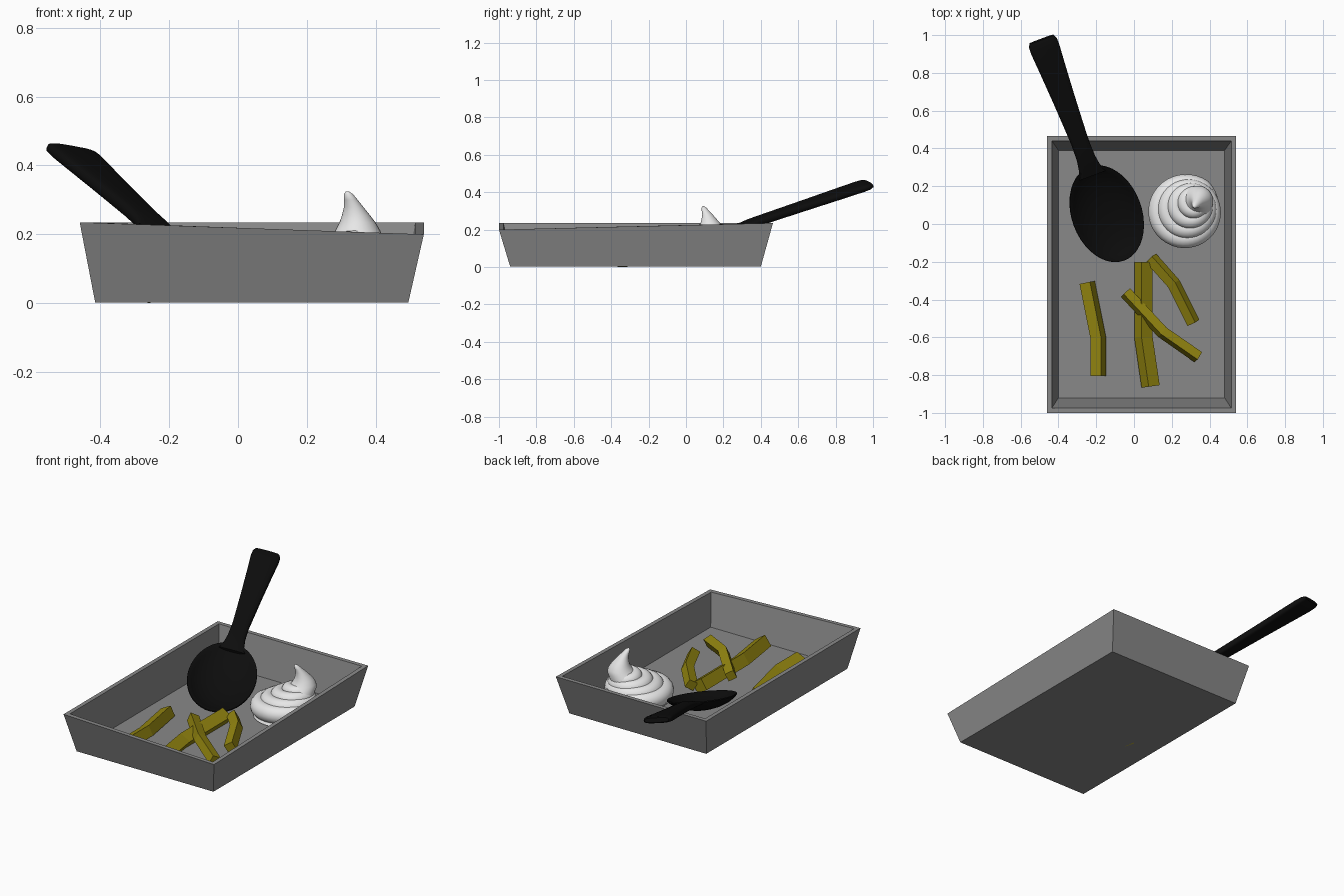
import bpy, bmesh, math
from mathutils import Vector

if "Cube" in bpy.data.objects:
    bpy.data.objects.remove(bpy.data.objects["Cube"])


def material(name, rgb):
    m = bpy.data.materials.new(name)
    m.diffuse_color = (*rgb, 1)
    m.use_nodes = True
    m.node_tree.nodes["Principled BSDF"].inputs["Base Color"].default_value = m.diffuse_color
    return m


GREY = material("tray grey", (0.25, 0.25, 0.25))
BLACK = material("spoon black", (0.004, 0.004, 0.004))
WHITE = material("cream white", (0.8, 0.8, 0.8))
YELLOW = material("fry yellow", (0.29, 0.235, 0.005))


def loft(bm, rings):
    """Skin a list of equal-length rings and cap both ends."""
    vs = [[bm.verts.new(p) for p in ring] for ring in rings]
    n = len(vs[0])
    for a, b in zip(vs, vs[1:]):
        for i in range(n):
            j = (i + 1) % n
            bm.faces.new((a[i], a[j], b[j], b[i]))
    bm.faces.new(vs[0][::-1])
    bm.faces.new(vs[-1])


def make(name, mat, lofts, smooth=None):
    bm = bmesh.new()
    for rings in lofts:
        loft(bm, rings)
    bmesh.ops.recalc_face_normals(bm, faces=bm.faces[:])
    me = bpy.data.meshes.new(name)
    bm.to_mesh(me)
    bm.free()
    me.materials.append(mat)
    ob = bpy.data.objects.new(name, me)
    bpy.context.collection.objects.link(ob)
    if smooth:
        bpy.ops.object.select_all(action='DESELECT')
        ob.select_set(True)
        bpy.context.view_layer.objects.active = ob
        bpy.ops.object.shade_smooth_by_angle(angle=math.radians(smooth))
    return ob


def rect(x0, x1, y0, y1, z, z_low=None):
    low = z if z_low is None else z_low
    return [Vector(p) for p in ((x0, y0, z), (x1, y0, low), (x1, y1, z), (x0, y1, z))]


# Tray: flared box with one lower corner at the front right
make("tray", GREY, [[
    rect(-0.415, 0.495, -0.94, 0.40, 0.002),
    rect(-0.46, 0.54, -1.0, 0.465, 0.235, 0.20),
    rect(-0.435, 0.515, -0.975, 0.44, 0.235, 0.20),
    rect(-0.40, 0.48, -0.92, 0.39, 0.02)]])


# Spoon: tilted local frame (u along handle, v across, w up)
O = Vector((-0.145, 0.055, 0.135))
U = Vector((-0.35, 0.937, 0.315))
V = Vector((0.937, 0.35, -0.17))
W = V.cross(U).normalized()


def spoon_point(u, v, w):
    return O + U * u + V * v + W * w


def bowl_ring(rho, w, n=40):
    return [spoon_point(0.265 * rho * math.cos(a), 0.186 * rho * math.sin(a), w)
            for a in (2 * math.pi * i / n for i in range(n))]


def handle_ring(u, half, thick, w, n=20):
    ring = []
    for i in range(n):
        a = 2 * math.pi * i / n
        c, s = math.cos(a), math.sin(a)
        ring.append(spoon_point(u, half * math.copysign(abs(c) ** 0.6, c),
                                w + thick * math.copysign(abs(s) ** 0.6, s)))
    return ring


bowl = [bowl_ring(*p) for p in (
    (0.02, -0.065), (0.3, -0.062), (0.55, -0.051), (0.78, -0.032), (0.93, -0.012),
    (1.0, 0.002), (0.99, 0.008), (0.95, 0.006), (0.87, -0.007), (0.7, -0.027),
    (0.45, -0.044), (0.2, -0.051), (0.02, -0.052))]
handle = [handle_ring(*p) for p in (
    (0.215, 0.075, 0.008, -0.004), (0.26, 0.058, 0.014, -0.002), (0.31, 0.05, 0.02, 0),
    (0.40, 0.047, 0.022, 0), (0.50, 0.052, 0.022, 0), (0.65, 0.06, 0.022, 0),
    (0.82, 0.071, 0.022, 0), (0.93, 0.079, 0.021, 0), (0.965, 0.078, 0.019, 0),
    (0.985, 0.068, 0.013, 0))]
make("spoon", BLACK, [bowl, handle], 50)


# Whipped cream: tapering spiral rope around a core ending in a curled peak
def circle(x, y, z, r, n=28):
    return [Vector((x + r * math.cos(2 * math.pi * i / n),
                    y + r * math.sin(2 * math.pi * i / n), z)) for i in range(n)]


rope, steps, turns = [], 170, 4.3
for k in range(steps + 1):
    t = k / steps
    a = 2 * math.pi * turns * t
    R = 0.163 * (1 - t) + 0.022 * t
    r = (0.053 * (1 - t) + 0.04 * t) * min(1, 0.25 + k / 8)
    s = t ** 1.3
    cx, cy = 0.27 + 0.065 * s, 0.055 + 0.065 * s
    z = 0.06 + 0.125 * t
    out = Vector((math.cos(a), math.sin(a), 0))
    c = Vector((cx, cy, z)) + out * R
    rope.append([c + out * (r * math.cos(b)) + Vector((0, 0, r * math.sin(b)))
                 for b in (2 * math.pi * i / 14 for i in range(14))])
core = [circle(*p) for p in (
    (0.27, 0.055, 0.025, 0.17), (0.28, 0.065, 0.09, 0.14), (0.315, 0.10, 0.15, 0.10),
    (0.342, 0.125, 0.19, 0.077), (0.348, 0.13, 0.21, 0.066), (0.347, 0.13, 0.235, 0.052),
    (0.343, 0.124, 0.255, 0.041), (0.336, 0.115, 0.28, 0.028), (0.328, 0.104, 0.30, 0.02),
    (0.321, 0.096, 0.317, 0.013), (0.318, 0.092, 0.325, 0.004))]
make("whipped_cream", WHITE, [rope, core], 60)


# Fries: bent square bars, each (path points, side, roll in degrees)
def fry(name, pts, side, roll):
    pts = [Vector(p) for p in pts]
    rings = []
    for i, p in enumerate(pts):
        t = (pts[min(i + 1, len(pts) - 1)] - pts[max(i - 1, 0)]).normalized()
        right = t.cross(Vector((0, 0, 1))).normalized()
        up = right.cross(t)
        h = side / math.sqrt(2)
        angles = [math.radians(roll + 45 + 90 * k) for k in range(4)]
        rings.append([p + right * (h * math.cos(a)) + up * (h * math.sin(a)) for a in angles])
    make(name, YELLOW, [rings])


fry("fry_left", [(-0.248, -0.31, 0.041), (-0.19, -0.60, 0.05), (-0.19, -0.805, 0.05)], 0.062, -25)
fry("fry_middle", [(0.05, -0.20, 0.055), (0.05, -0.60, 0.055), (0.088, -0.86, 0.055)], 0.07, 33)
fry("fry_crossing", [(-0.045, -0.363, 0.08), (0.15, -0.573, 0.09), (0.34, -0.705, 0.058)], 0.05, 25)
fry("fry_right", [(0.09, -0.18, 0.058), (0.21, -0.315, 0.08), (0.315, -0.523, 0.06)], 0.052, -30)
